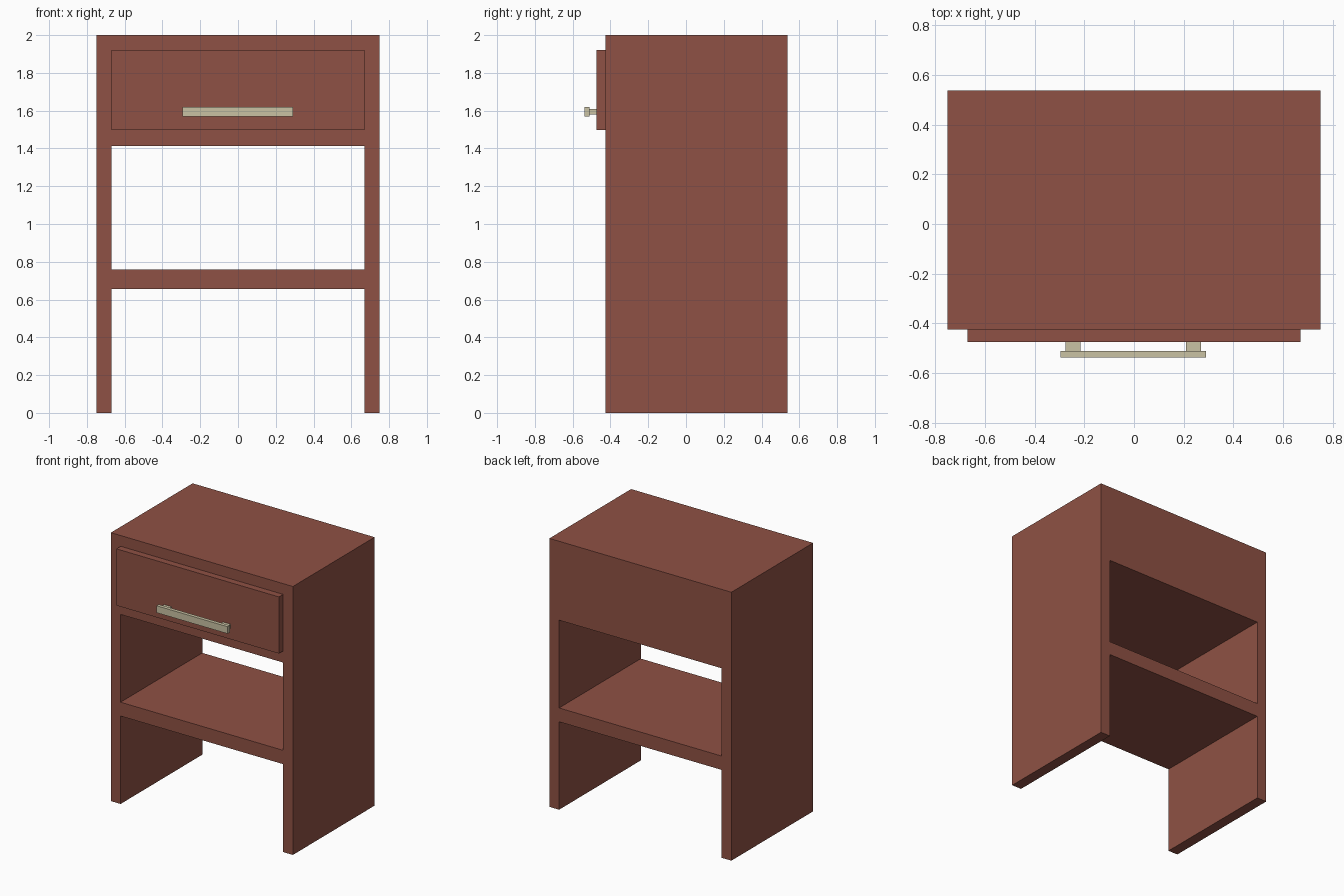
import bpy, bmesh
from mathutils import Vector

if "Cube" in bpy.data.objects:
    bpy.data.objects.remove(bpy.data.objects["Cube"])


def material(name, color):
    m = bpy.data.materials.new(name)
    m.diffuse_color = (*color, 1)
    m.use_nodes = True
    m.node_tree.nodes["Principled BSDF"].inputs["Base Color"].default_value = m.diffuse_color
    return m


wood = material("reddish brown wood", (0.275, 0.083, 0.058))
metal = material("pale brass", (0.59, 0.54, 0.37))


def finish(name, bm, mat):
    bmesh.ops.recalc_face_normals(bm, faces=bm.faces[:])
    mesh = bpy.data.meshes.new(name)
    bm.to_mesh(mesh)
    bm.free()
    mesh.materials.append(mat)
    obj = bpy.data.objects.new(name, mesh)
    bpy.context.collection.objects.link(obj)
    return obj


def box(name, x, y, z, mat):
    bm = bmesh.new()
    bmesh.ops.create_cube(bm, size=1)
    for v in bm.verts:
        v.co = Vector([lo + (c + 0.5) * (hi - lo)
                       for c, (lo, hi) in zip(v.co, (x, y, z))])
    return finish(name, bm, mat)


# Cabinet: front outline laid out as cells, open bays skipped, pulled to depth
FRONT, BACK = -0.425, 0.537
xs = [-0.75, -0.67, 0.67, 0.75]
zs = [0, 0.655, 0.758, 1.412, 2.0]
open_bays = {(1, 0), (1, 2)}
bm = bmesh.new()
grid = [[bm.verts.new((x, FRONT, z)) for z in zs] for x in xs]
for i in range(len(xs) - 1):
    for j in range(len(zs) - 1):
        if (i, j) not in open_bays:
            bm.faces.new((grid[i][j], grid[i + 1][j],
                          grid[i + 1][j + 1], grid[i][j + 1]))
ext = bmesh.ops.extrude_face_region(bm, geom=bm.faces[:], use_keep_orig=True)
for v in ext["geom"]:
    if isinstance(v, bmesh.types.BMVert):
        v.co.y = BACK
finish("cabinet", bm, wood)

# Drawer front
box("drawer_front", (-0.67, 0.67), (-0.475, FRONT), (1.498, 1.92), wood)

# Handle bar on two posts
box("handle_bar", (-0.295, 0.29), (-0.537, -0.511), (1.568, 1.62), metal)
for side, x in (("left", -0.245), ("right", 0.24)):
    box(side + "_handle_post", (x - 0.03, x + 0.03), (-0.511, -0.475),
        (1.58, 1.61), metal)
